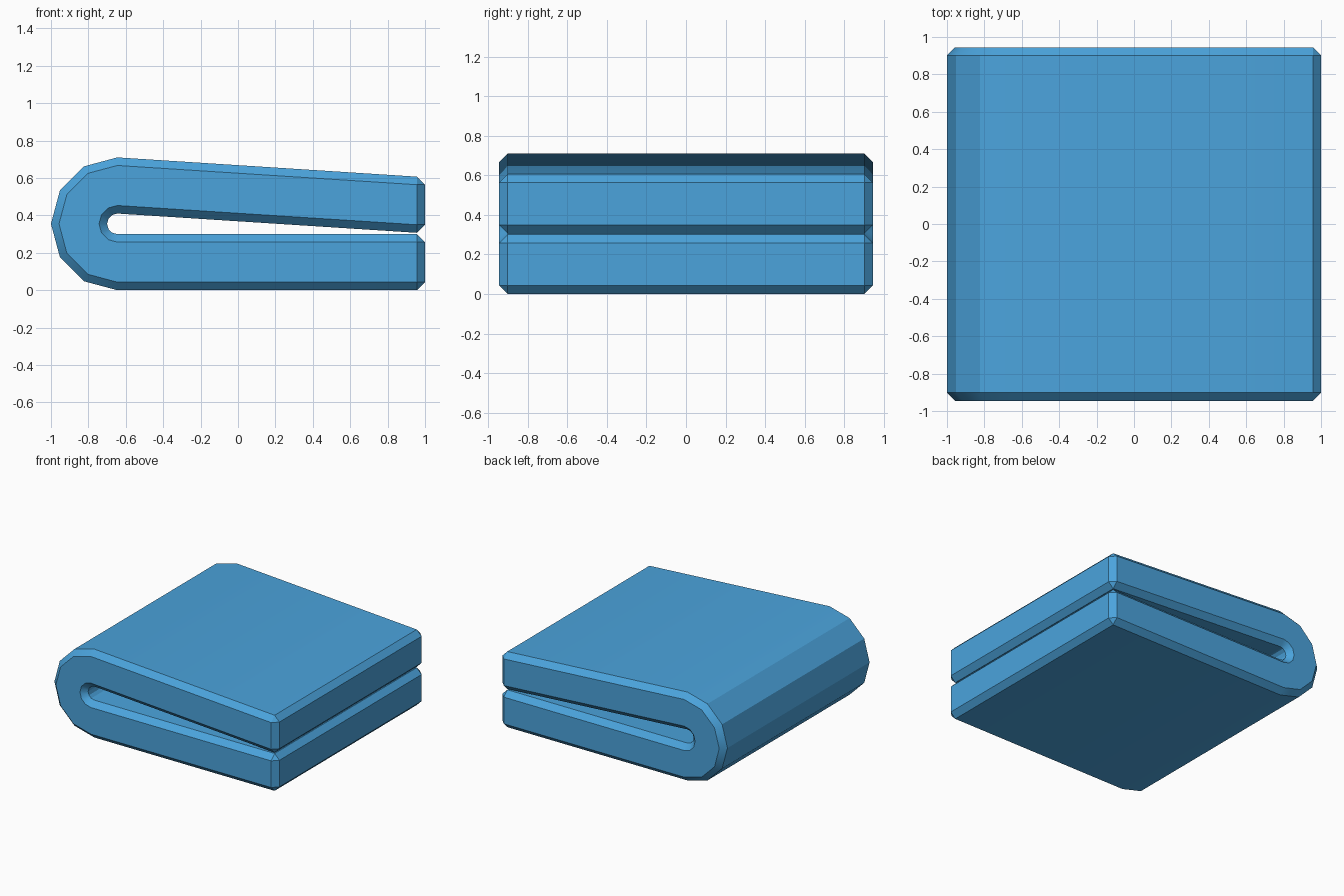
import bpy, bmesh, math
from mathutils import Vector

if "Cube" in bpy.data.objects:
    bpy.data.objects.remove(bpy.data.objects["Cube"])

H, B = 0.15, 0.043          # half thickness, bevel
Y = 0.945                   # half depth
CX, CZ, R = -0.645, 0.355, 0.205   # fold centre and mid radius

# chamfered cross-section: (offset from centreline, y)
SECTION = [(H, -Y + B), (H, Y - B), (H - B, Y), (-H + B, Y),
           (-H, Y - B), (-H, -Y + B), (-H + B, -Y), (H - B, -Y)]
END = [(H - B, -Y + B), (H - B, Y - B), (-H + B, Y - B), (-H + B, -Y + B)]

# stations along the folded sheet: (centre x, centre z, outward direction)
path = [(0.957, CZ - R, (0, -1))]
for i in range(7):
    a = math.radians(270 - 30 * i)
    d = (math.cos(a), math.sin(a))
    path.append((CX + R * d[0], CZ + R * d[1], d))
path.append((0.957, 0.457, (0, 1)))

bm = bmesh.new()


def ring(x, z, d, section):
    return [bm.verts.new((x + d[0] * o, y, z + d[1] * o)) for o, y in section]


# folded body
rings = [ring(*p, SECTION) for p in path]
for r, s in zip(rings, rings[1:]):
    for k in range(8):
        n = (k + 1) % 8
        bm.faces.new((r[k], r[n], s[n], s[k]))

# bevelled free ends
for r, (x, z, d) in ((rings[0], path[0]), (rings[-1], path[-1])):
    e = ring(1.0, z, d, END)
    bm.faces.new(e)
    for k in range(4):
        a, b = r[2 * k], r[2 * k + 1]
        bm.faces.new((a, b, e[(k + 1) % 4] if k % 2 == 0 else e[k], e[k])
                     if k % 2 == 0 else (a, b, e[(k + 1) % 4], e[k]))
        bm.faces.new((b, r[(2 * k + 2) % 8], e[(k + 1) % 4]))

bmesh.ops.recalc_face_normals(bm, faces=bm.faces[:])
mesh = bpy.data.meshes.new("folded_cloth")
bm.to_mesh(mesh)
bm.free()

cloth = bpy.data.objects.new("folded_cloth", mesh)
bpy.context.collection.objects.link(cloth)
blue = bpy.data.materials.new("sky blue")
blue.diffuse_color = (0.07, 0.37, 0.72, 1)
blue.use_nodes = True
blue.node_tree.nodes["Principled BSDF"].inputs["Base Color"].default_value = blue.diffuse_color
mesh.materials.append(blue)

bpy.context.view_layer.objects.active = cloth
cloth.select_set(True)
bpy.ops.object.shade_smooth_by_angle(angle=math.radians(25))
